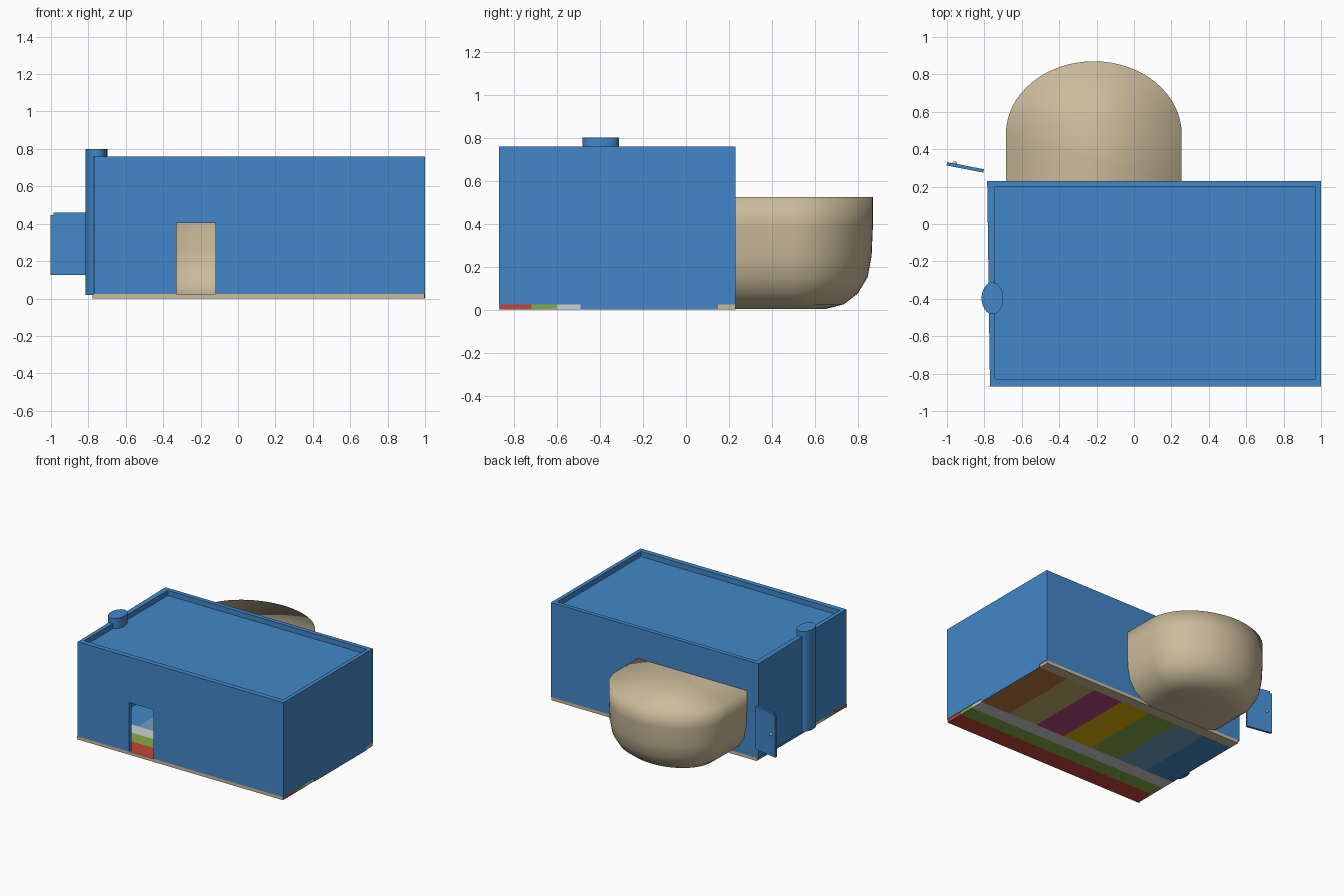
import bpy, bmesh, math
from mathutils import Matrix, Vector

if "Cube" in bpy.data.objects:
    bpy.data.objects.remove(bpy.data.objects["Cube"])


def material(name, hexcode):
    def lin(c):
        return c / 12.92 if c <= 0.04045 else ((c + 0.055) / 1.055) ** 2.4
    m = bpy.data.materials.new(name)
    m.diffuse_color = [lin(int(hexcode[i:i + 2], 16) / 255) for i in (0, 2, 4)] + [1]
    m.use_nodes = True
    m.node_tree.nodes["Principled BSDF"].inputs["Base Color"].default_value = m.diffuse_color
    return m


BLUE = material("blue", "4287C8")
TAN = material("tan", "CBBB9B")
RED = material("red", "C54436")
GREEN = material("green", "84AC48")
WHITE = material("light_grey", "D0D0D0")
YELLOW = material("yellow", "DDB408")
PURPLE = material("magenta", "B0487F")
BROWN = material("brown", "BC7840")
KHAKI = material("khaki", "C4B06C")
SKY = material("light_blue", "6FA0C0")


def add(name, bm, mat):
    bmesh.ops.recalc_face_normals(bm, faces=bm.faces)
    me = bpy.data.meshes.new(name)
    bm.to_mesh(me)
    bm.free()
    me.materials.append(mat)
    ob = bpy.data.objects.new(name, me)
    bpy.context.collection.objects.link(ob)
    return ob


def box(name, x, y, z, mat=BLUE):
    bm = bmesh.new()
    bmesh.ops.create_cube(bm, size=1)
    for v in bm.verts:
        v.co = [a[0] if c < 0 else a[1] for a, c in zip((x, y, z), v.co)]
    return add(name, bm, mat)


def cut(ob, cutter):
    cutter.hide_render = True
    mod = ob.modifiers.new("cut", 'BOOLEAN')
    mod.operation, mod.solver, mod.object = 'DIFFERENCE', 'EXACT', cutter
    bpy.context.view_layer.objects.active = ob
    bpy.ops.object.modifier_apply(modifier=mod.name)
    bpy.data.objects.remove(cutter, do_unlink=True)


# Hollow building with a sunken roof and a doorway front and back
house = box("building", (-0.785, 1.0), (-0.87, 0.23), (0.024, 0.76))
for v in house.data.vertices:
    if v.co.x < 0 and v.co.y < 0:
        v.co.x = -0.77
cut(house, box("room_cutter", (-0.74, 0.97), (-0.835, 0.195), (-0.1, 0.69)))
cut(house, box("roof_cutter", (-0.742, 0.97), (-0.83, 0.197), (0.72, 0.9)))
cut(house, box("door_cutter", (-0.33, -0.12), (-1.0, 0.4), (-0.1, 0.405)))

# Floor bands running along the front and back
T = (0, 0.024)
X0, X1 = -0.77, 0.996
for name, y, mat in (("floor_red", (-0.866, -0.72), RED), ("floor_green", (-0.72, -0.60), GREEN),
                     ("floor_grey", (-0.60, -0.49), WHITE), ("floor_back", (0.15, 0.23), TAN)):
    box(name, (X0, X1), y, T, mat)
box("floor_front_edge", (X0 - 0.008, X1), (-0.87, -0.866), T, TAN)

# Seven coloured floor strips side by side, blue edge plate on the right
w = (X1 - X0) / 7
for i, mat in enumerate((BLUE, SKY, GREEN, YELLOW, PURPLE, KHAKI, BROWN)):
    box(f"floor_strip_{i + 1}", (X0 + i * w, X0 + (i + 1) * w), (-0.49, 0.15), T, mat)
box("floor_side_edge", (X1, 1.0), (-0.49, 0.15), T)

# Oval chimney on the left wall
bm = bmesh.new()
bmesh.ops.create_cone(bm, cap_ends=True, segments=32, radius1=1, radius2=1, depth=1)
for v in bm.verts:
    v.co = (-0.757 + 0.058 * v.co.x, -0.397 + 0.085 * v.co.y, 0.8 if v.co.z > 0 else 0.02)
chimney = add("chimney", bm, BLUE)
for p in chimney.data.polygons:
    p.use_smooth = abs(p.normal.z) < 0.5

# Bowl-shaped bay at the back: rings of a rounded plan, open towards the room
profile = [(0.525, 0), (0.39, 0.0), (0.25, 0.006), (0.15, 0.025), (0.075, 0.07),
           (0.025, 0.135), (0.003, 0.22)]
bm = bmesh.new()
rings = []
N = 32
for z, d in profile:
    pts = [(-0.215 - (0.47 - d), 0.225)]
    for k in range(N + 1):
        a = math.pi - math.pi * k / N
        pts.append((-0.215 + (0.47 - d) * math.cos(a), 0.48 + (0.39 - d) * math.sin(a)))
    pts.append((-0.215 + 0.47 - d, 0.225))
    rings.append([bm.verts.new((x, y, z)) for x, y in pts])
for a, b in zip(rings, rings[1:]):
    for k in range(len(a) - 1):
        bm.faces.new((a[k], a[k + 1], b[k + 1], b[k]))
bm.faces.new(rings[0])
bm.faces.new(rings[-1])
bay = add("rounded_bay", bm, TAN)
for p in bay.data.polygons:
    p.use_smooth = True

# Open side door standing off the left back corner, with a small knob
bm = bmesh.new()
bmesh.ops.create_cube(bm, size=1, matrix=Matrix.Diagonal((0.2, 0.018, 0.335, 1)))
edges = [e for e in bm.edges if all(v.co.x < 0 and v.co.z > 0 for v in e.verts)]
bmesh.ops.bevel(bm, geom=edges, offset=0.015, segments=2, affect='EDGES')
place = Matrix.Translation((-0.902, 0.303, 0.293)) @ Matrix.Rotation(math.radians(-11), 4, 'Z')
bmesh.ops.transform(bm, matrix=place, verts=bm.verts)
add("side_door", bm, BLUE)
bm = bmesh.new()
bmesh.ops.create_uvsphere(bm, u_segments=12, v_segments=8, radius=0.012,
                          matrix=place @ Matrix.Translation((-0.06, 0.009, 0)))
add("door_knob", bm, WHITE)
